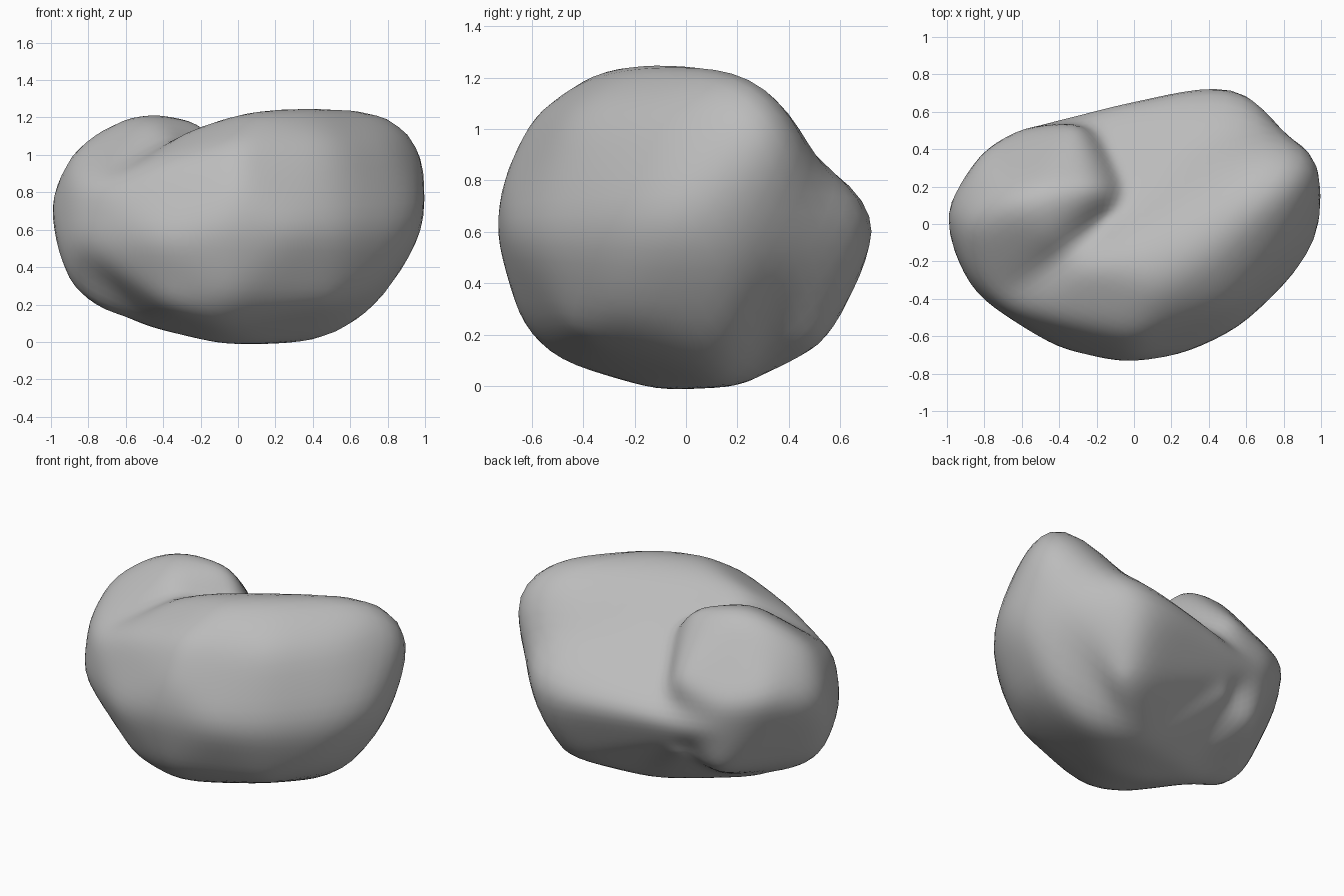
import bpy
import bmesh
from mathutils import Vector
from mathutils.bvhtree import BVHTree

old = bpy.data.objects.get("Cube")
if old:
    bpy.data.objects.remove(old, do_unlink=True)

CORE = Vector((-.15, .05, .6))
SWELL = .022  # makes up for the shrinkage of the smoothing

# Control points of the three convex masses that make the bean
MAIN_LOBE = {
    "ridge": [(0, -.2, 1.21), (.12, -.35, 1.22), (.5, 0, 1.26), (.4, -.15, 1.26),
              (.78, .24, 1.26), (-.3, -.2, 1.12)],
    "front_top": [(0, -.58, 1.06), (0, -.7, .82), (.5, -.42, 1.07), (-.42, -.5, .95), (.8, -.1, 1.07)],
    "front": [(-.07, -.73, .6), (.28, -.69, .6), (.56, -.56, .6), (.87, -.27, .62),
              (-.4, -.66, .55), (-.85, -.37, .52), (-.72, -.42, .83)],
    "front_low": [(.72, -.25, .28), (.5, -.42, .22), (-.05, -.63, .24), (-.35, -.52, .19)],
    "outer_end": [(.98, .3, 1.08), (1, .2, .9), (1.01, -.06, .64), (.98, .41, .95),
                  (.74, .38, 1.18), (.8, .48, 1.05), (.87, .49, .88), (.92, .2, .44)],
    "bottom": [(.1, -.1, 0), (-.12, -.1, .01), (.49, .2, .01), (.72, .2, .16), (.1, .25, .02),
               (-.1, -.48, .1), (-.55, 0, .11), (-.3, .5, .4)],
}
BACK_BULGE = {
    "tip": [(.56, .74, .63), (.27, .73, .63), (.62, .71, .78), (.53, .68, .39), (.4, .55, .18)],
    "slope": [(0, -.2, 1.19), (.5, 0, 1.24), (.9, .35, .6), (.78, .53, .7)],
    "root": [(-.4, -.2, .5), (-.58, .51, .6), (0, -.2, .2), (.5, .46, .11), (.2, .28, .02)],
}
SMALL_LOBE = {
    "crown": [(-.5, .15, 1.235), (-.67, .1, 1.19), (-.22, .2, 1.18), (-.13, .17, 1.12), (-.4, -.1, 1.14)],
    "back": [(-.82, .39, .8), (-.59, .51, .75), (-.28, .54, .85), (-.09, .2, 1), (-.52, .45, .3)],
    "end": [(-.87, 0, 1.05), (-1.02, .1, .74), (-.86, -.27, .87), (-.72, -.42, .83),
            (-.97, -.1, .55), (-.85, -.36, .52), (-.9, -.1, .3), (-.74, -.15, .16)],
    "root": [(.05, -.2, .4), (0, .25, .4), (-.3, 0, .06)],
}


def hull_tree(groups):
    """Convex hull of the control points, ready for ray casting."""
    bm = bmesh.new()
    for points in groups.values():
        for p in points:
            bm.verts.new(p)
    bmesh.ops.convex_hull(bm, input=bm.verts[:])
    tree = BVHTree.FromBMesh(bm)
    bm.free()
    return tree


# Push a sphere out to the farthest of the masses
trees = [hull_tree(g) for g in (MAIN_LOBE, BACK_BULGE, SMALL_LOBE)]
bm = bmesh.new()
bmesh.ops.create_icosphere(bm, subdivisions=5, radius=1)
for v in bm.verts:
    direction = v.co.normalized()
    hits = [t.ray_cast(CORE, direction)[3] for t in trees]
    v.co = CORE + direction * (max(h or 0 for h in hits) + SWELL)

# Soften the ridges
for _ in range(6):
    bmesh.ops.smooth_vert(bm, verts=bm.verts[:], factor=.5,
                          use_axis_x=True, use_axis_y=True, use_axis_z=True)

mesh = bpy.data.meshes.new("bean_body")
bm.to_mesh(mesh)
bm.free()
body = bpy.data.objects.new("bean_body", mesh)
bpy.context.collection.objects.link(body)

# Plain grey surface
grey = bpy.data.materials.new("plain_grey")
grey.use_nodes = True
color = (.5, .5, .5, 1)
grey.diffuse_color = color
grey.node_tree.nodes["Principled BSDF"].inputs["Base Color"].default_value = color
mesh.materials.append(grey)
mesh.shade_smooth()
